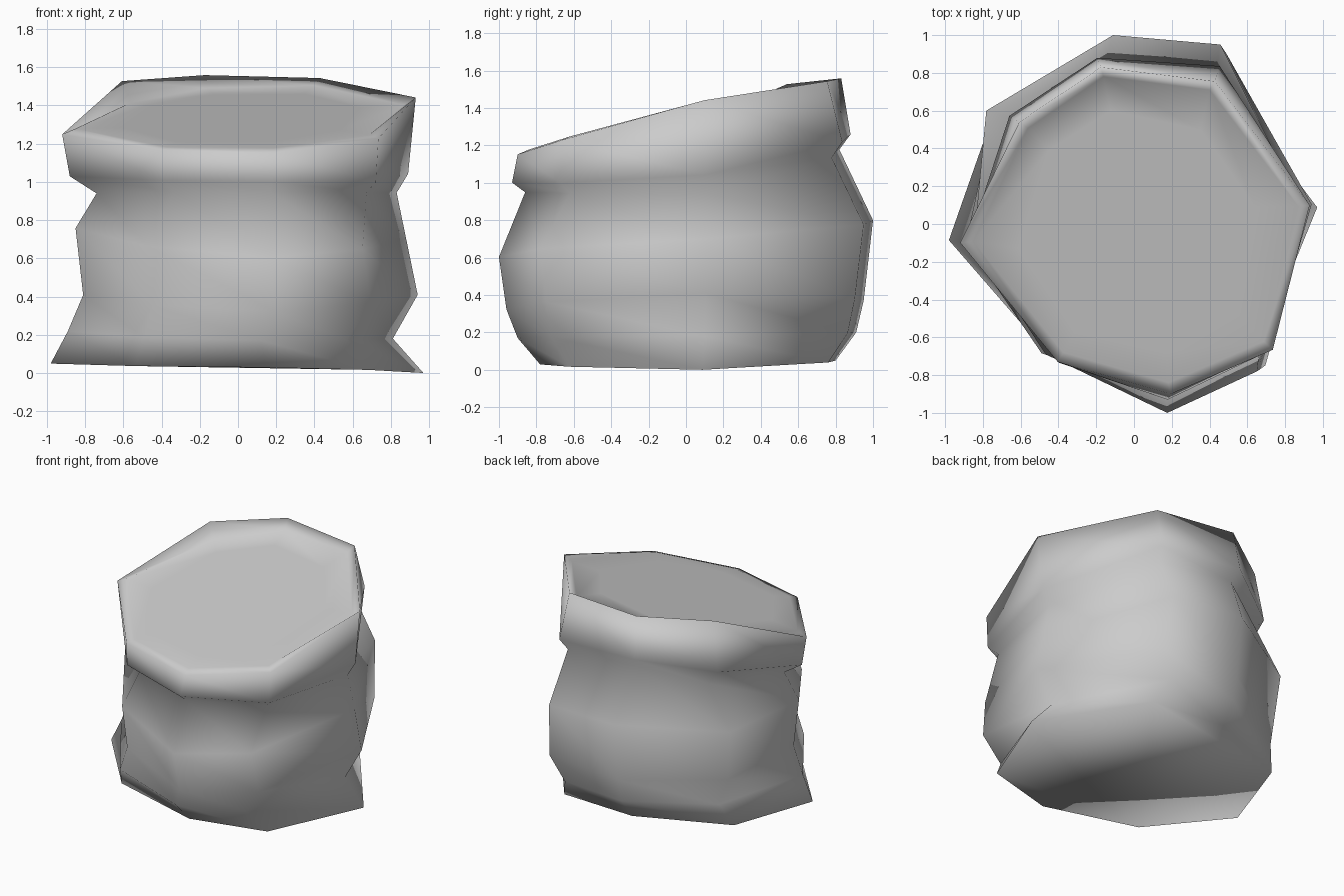
import bpy
import bmesh

default_cube = bpy.data.objects.get("Cube")
if default_cube:
    bpy.data.objects.remove(default_cube, do_unlink=True)

# Eight-sided outlines, from the right-hand corner round the back to the front
BASE = [(-1, -.11), (-.78, .66), (-.12, 1), (.48, .95),
        (1, .11), (.7, -.8), (.15, -1), (-.55, -.76)]
BODY = [(-1, -.11), (-.92, .6), (-.13, 1), (.52, .95),
        (1, .11), (.74, -.78), (.2, -1), (-.55, -.69)]
COLLAR = [(-1, -.11), (-.75, .65), (-.22, 1), (.51, .95),
          (1, .12), (.81, -.72), (.2, -1), (-.45, -.79)]
RIM = [(-1, -.11), (-.66, .65), (-.19, 1), (.46, .91),
       (1, .12), (.79, -.74), (.21, -1), (-.44, -.81)]
OPENING = [(-1, -.19), (-.74, .65), (-.2, 1), (.55, .83),
           (1, .15), (.84, -.68), (.27, -1), (-.51, -.84)]


def opening_height(x, y):
    """Tilted surface of the filled opening."""
    return 1.34 + .05 * x + .204 * y


def add_ring(bm, outline, reach, heights=None, skew=0):
    """Ring with its own reach and height toward each side."""
    ring = []
    neg_x, pos_x, front, back = reach
    for i, (dx, dy) in enumerate(outline):
        x = dx * (pos_x if dx > 0 else neg_x)
        y = dy * (back if dy > 0 else front)
        if heights is None:
            z = opening_height(x, y)
        else:
            side = dx * dx / (dx * dx + dy * dy)
            z = side * heights[1 if dx > 0 else 0]
            z += (1 - side) * heights[3 if dy > 0 else 2]
            # the collar is pulled up at one corner and down at the opposite one
            z += {1: skew, 5: -skew * .6}.get(i, 0)
        ring.append(bm.verts.new((x, y, z)))
    return ring


def bridge(bm, lower, upper):
    count = len(lower)
    for i in range(count):
        j = (i + 1) % count
        bm.faces.new((lower[i], upper[i], upper[j], lower[j]))


bm = bmesh.new()

rings = [
    # flared base and sagging body
    add_ring(bm, BASE, (.98, .97, .78, .80), (.05, .00, .03, .05)),
    add_ring(bm, BASE, (.89, .81, .90, .91), (.22, .18, .17, .20)),
    add_ring(bm, BODY, (.81, .94, .96, .95), (.41, .41, .32, .37)),
    add_ring(bm, BODY, (.85, .88, 1.0, 1.0), (.76, .70, .60, .80)),
    # pinched neck
    add_ring(bm, COLLAR, (.74, .83, .86, .82), (.94, .94, .95, 1.19)),
    # rolled collar
    add_ring(bm, COLLAR, (.88, .89, .93, .88), (1.03, 1.04, 1.0, 1.27), .04),
    add_ring(bm, RIM, (.92, .93, .90, .83), (1.25, 1.44, 1.14, 1.57), .12),
    # inner lip and opening
    add_ring(bm, RIM, (.85, .87, .84, .78)),
    add_ring(bm, OPENING, (.61, .64, .68, .60)),
]
for lower, upper in zip(rings, rings[1:]):
    bridge(bm, lower, upper)

# Filled opening and underside
bm.faces.new(rings[-1])
bm.faces.new(rings[0])
bmesh.ops.recalc_face_normals(bm, faces=bm.faces[:])

mesh = bpy.data.meshes.new("sack")
bm.to_mesh(mesh)
bm.free()
mesh.shade_smooth()
sack = bpy.data.objects.new("sack", mesh)
bpy.context.scene.collection.objects.link(sack)

# Plain grey cloth
cloth = bpy.data.materials.new("grey_cloth")
cloth.use_nodes = True
colour = (.6, .6, .6, 1)
cloth.diffuse_color = colour
cloth.node_tree.nodes["Principled BSDF"].inputs["Base Color"].default_value = colour
mesh.materials.append(cloth)
